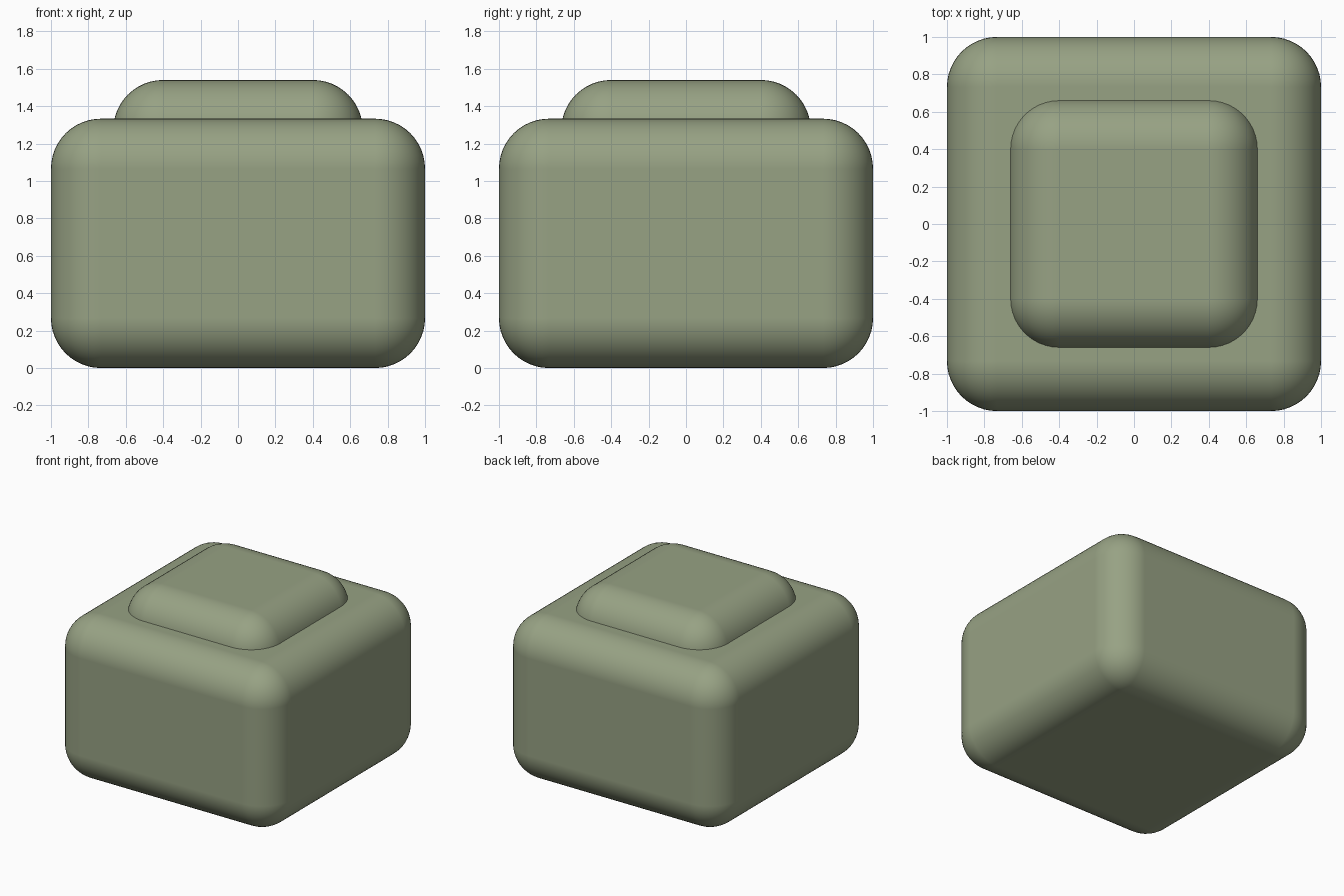
import bpy, bmesh
from mathutils import Vector

if "Cube" in bpy.data.objects:
    bpy.data.objects.remove(bpy.data.objects["Cube"])

green = bpy.data.materials.new("sage_green")
green.diffuse_color = (0.31, 0.36, 0.23, 1)
green.use_nodes = True
green.node_tree.nodes["Principled BSDF"].inputs["Base Color"].default_value = green.diffuse_color


def rounded_box(name, half, z0, z1, radius):
    """Box with every edge rounded, from z0 to z1."""
    bm = bmesh.new()
    bmesh.ops.create_cube(bm, size=1)
    bmesh.ops.scale(bm, vec=Vector((2 * half, 2 * half, z1 - z0)), verts=bm.verts)
    bmesh.ops.translate(bm, vec=Vector((0, 0, (z0 + z1) / 2)), verts=bm.verts)
    for f in bm.faces:
        f.smooth = True
    mesh = bpy.data.meshes.new(name)
    bm.to_mesh(mesh)
    bm.free()
    mesh.materials.append(green)
    ob = bpy.data.objects.new(name, mesh)
    bpy.context.collection.objects.link(ob)
    bev = ob.modifiers.new("round_edges", 'BEVEL')
    bev.width = radius
    bev.segments = 12
    bev.limit_method = 'NONE'
    bev.use_clamp_overlap = False
    bev.harden_normals = True
    return ob


# Large lower block
rounded_box("body", 1.0, 0.0, 1.333, 0.267)
# Smaller cap sunk into the top of the body
rounded_box("top_cap", 0.667, 0.87, 1.54, 0.267)
